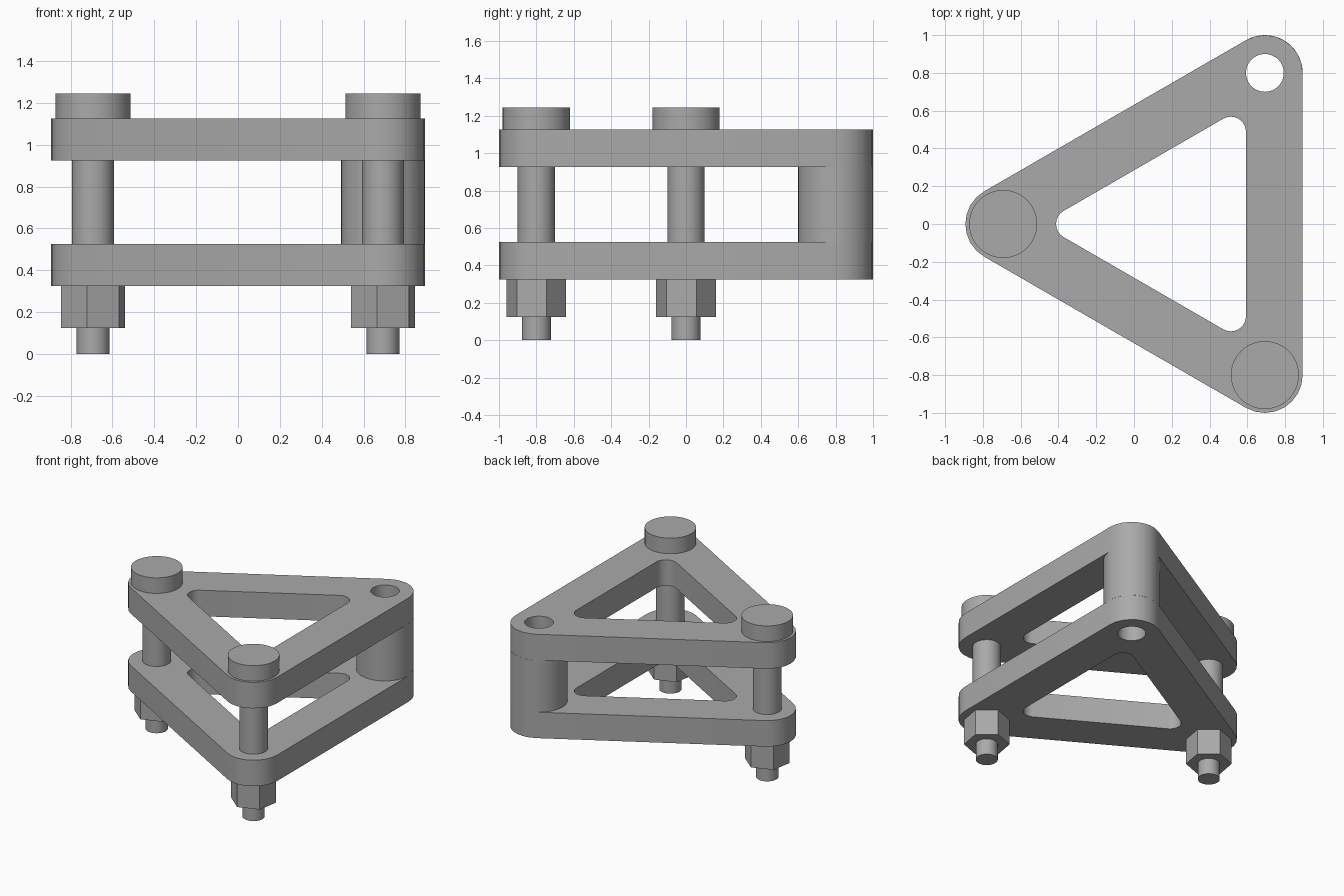
import bpy
from math import sin, cos, pi, radians, sqrt

cube = bpy.data.objects.get("Cube")
if cube:
    bpy.data.objects.remove(cube)

grey = bpy.data.materials.new("plain grey")
grey.use_nodes = True
colour = (0.4, 0.4, 0.4, 1)
grey.diffuse_color = colour
grey.node_tree.nodes["Principled BSDF"].inputs["Base Color"].default_value = colour

SIDE = 0.8                                   # half the pivot spacing
X = SIDE * sqrt(3) / 2
LEFT_PIVOT, FRONT_PIVOT, BACK_PIVOT = (-X, 0), (X, -SIDE), (X, SIDE)


def finish(obj, name):
    obj.name = obj.data.name = name
    obj.data.materials.clear()
    obj.data.materials.append(grey)
    bpy.ops.object.shade_smooth_by_angle(angle=radians(32))


def circle(centre, radius, count=48):
    return [(centre[0] + radius * cos(2 * pi * i / count),
             centre[1] + radius * sin(2 * pi * i / count)) for i in range(count)]


def rounded_triangle(corner_distance, radius, steps):
    """Equilateral triangle pointing to -x, with a 120 degree arc at each corner."""
    centroid = X / 3
    points = []
    for k in range(3):
        facing = pi / 3 + k * 2 * pi / 3
        cx = centroid + corner_distance * cos(facing)
        cy = corner_distance * sin(facing)
        for i in range(steps + 1):
            a = facing - pi / 3 + 2 * pi / 3 * i / steps
            points.append((cx + radius * cos(a), cy + radius * sin(a)))
    return points


def slab(name, loops, z0, z1):
    """Extrude an outline; the further loops become holes."""
    curve = bpy.data.curves.new(name, "CURVE")
    curve.dimensions = "2D"
    curve.fill_mode = "BOTH"
    curve.extrude = (z1 - z0) / 2
    for loop in loops:
        spline = curve.splines.new("POLY")
        spline.points.add(len(loop) - 1)
        for point, (x, y) in zip(spline.points, loop):
            point.co = (x, y, 0, 1)
        spline.use_cyclic_u = True
    obj = bpy.data.objects.new(name, curve)
    obj.location.z = (z0 + z1) / 2
    bpy.context.collection.objects.link(obj)
    bpy.ops.object.select_all(action="DESELECT")
    obj.select_set(True)
    bpy.context.view_layer.objects.active = obj
    bpy.ops.object.convert(target="MESH")
    finish(bpy.context.object, name)


def cylinder(name, centre, radius, z0, z1, sides=48, turn=0):
    bpy.ops.mesh.primitive_cylinder_add(
        vertices=sides, radius=radius, depth=z1 - z0,
        location=(*centre, (z0 + z1) / 2), rotation=(0, 0, turn))
    finish(bpy.context.object, name)


# Two triangular plates, each with a window and one open pivot hole
corner = 2 * X * 2 / 3
outline = rounded_triangle(corner, 0.2, 8)
window = rounded_triangle(corner - 0.36, 0.08, 8)
bore = circle(BACK_PIVOT, 0.1)
slab("lower_plate", [outline, window, bore], 0.325, 0.525)
slab("upper_plate", [outline, window, bore], 0.925, 1.125)

# Hollow spacer between the plates
slab("spacer", [circle(BACK_PIVOT, 0.2), bore], 0.525, 0.925)

# Bolts with round heads and hexagonal nuts
for side, pivot in (("left", FRONT_PIVOT), ("right", LEFT_PIVOT)):
    cylinder(side + "_bolt_head", pivot, 0.18, 1.125, 1.245)
    cylinder(side + "_bolt_shank", pivot, 0.1, 0.525, 0.925)
    cylinder(side + "_bolt_tip", pivot, 0.078, 0, 0.125)
    # hexagon corners start on +y, so the turn leaves one 20 degrees from +x
    cylinder(side + "_nut", pivot, 0.162, 0.125, 0.325, 6, radians(-10))
